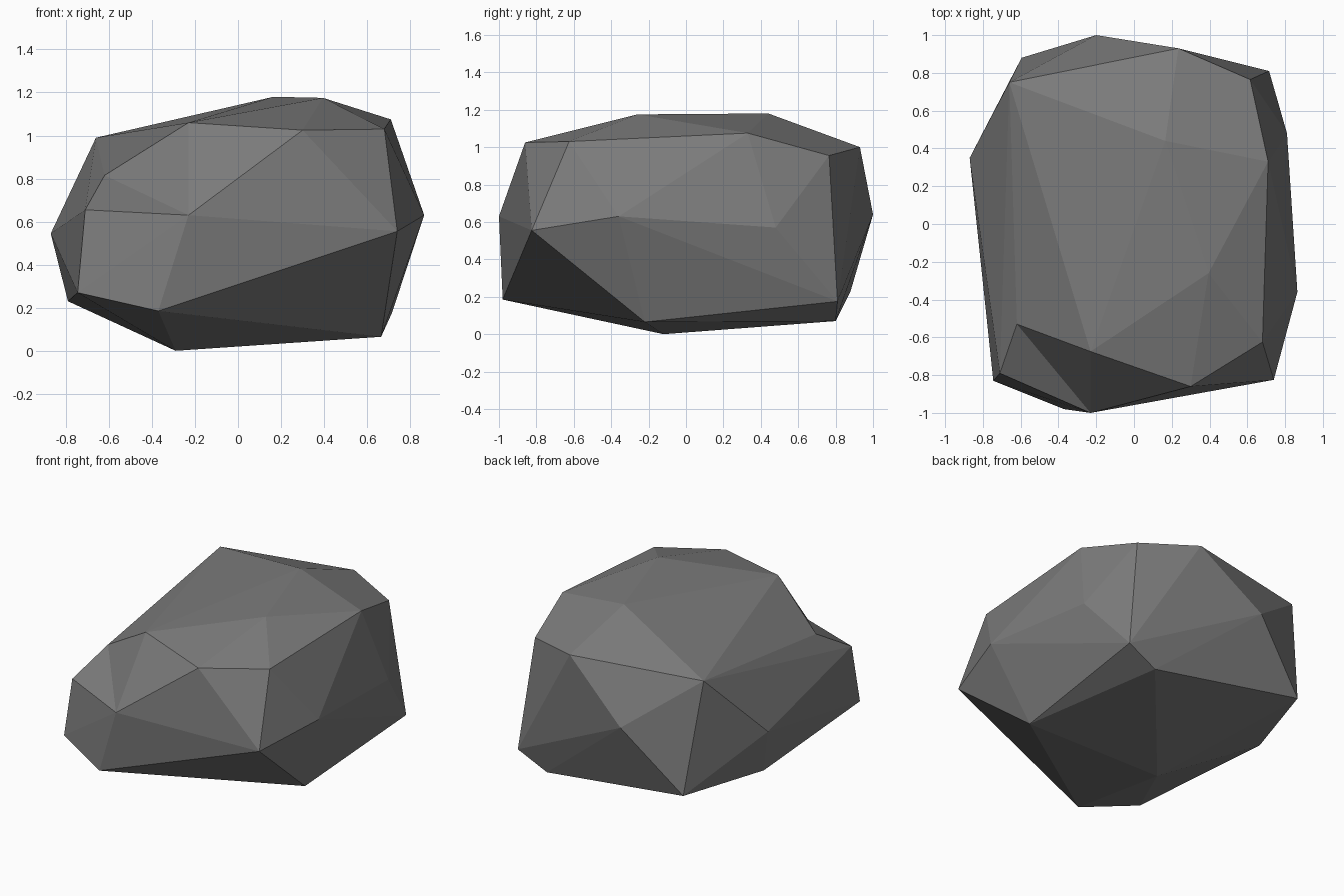
import bpy
import bmesh

if "Cube" in bpy.data.objects:
    bpy.data.objects.remove(bpy.data.objects["Cube"])

# corner points of the boulder, grouped by region
top = {"B": (.30, -.86, 1.025), "C": (.68, -.625, 1.03), "D": (.395, -.26, 1.175),
       "E": (.165, .44, 1.18), "F": (.71, .33, 1.075), "G": (.615, .765, .955),
       "H": (.235, .93, 1.0), "U": (-.66, .75, .99), "T": (-.23, -.675, 1.06),
       "S": (-.62, -.53, .815)}
middle = {"A": (-.23, -1.0, .63), "M": (.74, -.825, .555), "L": (.865, -.36, .63),
          "K": (.81, .48, .57), "I": (-.20, 1.0, .64), "W": (-.87, .35, .545),
          "Q": (-.71, -.79, .655)}
bottom = {"P": (-.37, -.98, .185), "R": (-.745, -.83, .27), "X": (-.79, .28, .23),
          "V": (-.595, .88, .23), "Y": (.50, .80, .07), "J": (.715, .81, .175),
          "N": (.665, -.22, .065), "O": (-.29, -.12, 0)}

bm = bmesh.new()
v = {k: bm.verts.new(p) for k, p in {**top, **middle, **bottom}.items()}

# wrap the corners in a faceted shell
bmesh.ops.convex_hull(bm, input=bm.verts[:])


def turn_edge(p, q):
    """Make p-q an edge by turning the diagonal lying between them."""
    if bm.edges.get((v[p], v[q])):
        return
    for e in bm.edges:
        tips = {w for f in e.link_faces for w in f.verts} - set(e.verts)
        if tips == {v[p], v[q]}:
            bmesh.utils.edge_rotate(e, True)
            return


# hollow at the front left shoulder, and the creases on the left side
for p, q in ("SA", "WR", "UV"):
    turn_edge(p, q)
bmesh.ops.recalc_face_normals(bm, faces=bm.faces[:])

# rock object with a single grey
mesh = bpy.data.meshes.new("boulder")
bm.to_mesh(mesh)
bm.free()
grey = bpy.data.materials.new("stone grey")
grey.diffuse_color = (.2, .2, .2, 1)
grey.use_nodes = True
grey.node_tree.nodes["Principled BSDF"].inputs["Base Color"].default_value = grey.diffuse_color
mesh.materials.append(grey)
bpy.context.collection.objects.link(bpy.data.objects.new("boulder", mesh))
